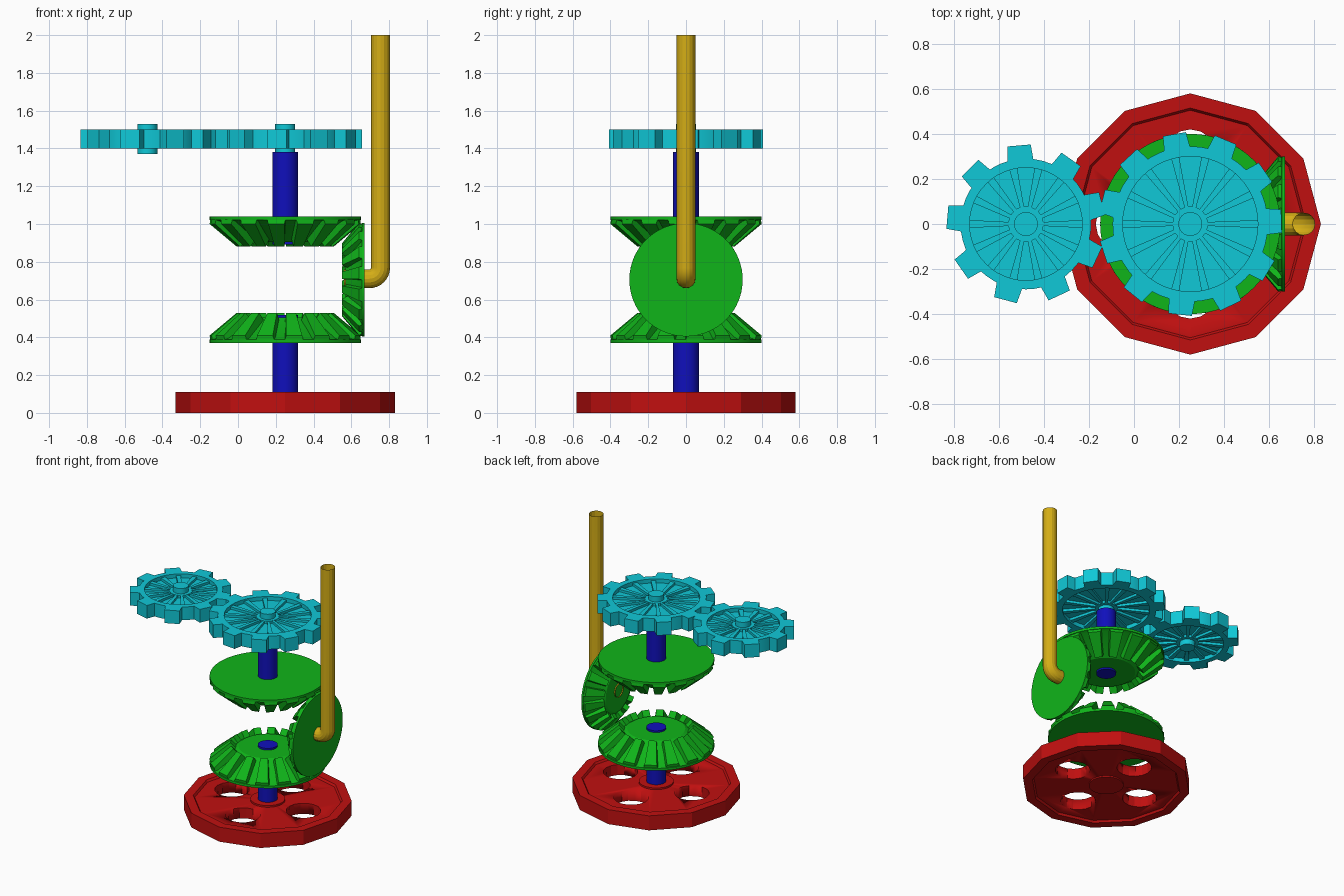
import bpy, bmesh
from math import cos, sin, pi, radians
from mathutils import Matrix, Vector

if "Cube" in bpy.data.objects:
    bpy.data.objects.remove(bpy.data.objects["Cube"])


def material(name, rgb):
    m = bpy.data.materials.new(name)
    m.use_nodes = True
    m.diffuse_color = (*rgb, 1)
    m.node_tree.nodes["Principled BSDF"].inputs["Base Color"].default_value = (*rgb, 1)
    return m


RED = material("red", (0.53, 0.005, 0.005))
GREEN = material("green", (0.005, 0.46, 0.01))
BLUE = material("blue", (0.005, 0.005, 0.5))
CYAN = material("cyan", (0.005, 0.58, 0.68))
YELLOW = material("yellow", (0.66, 0.42, 0.008))


def lathe(bm, profile, segments=48):
    """Revolve (radius, height) points around z."""
    rings = [[bm.verts.new((r * cos(2 * pi * i / segments), r * sin(2 * pi * i / segments), z))
              for i in range(segments)] for r, z in profile]
    for a, b in zip(rings, rings[1:]):
        for i in range(segments):
            j = (i + 1) % segments
            bm.faces.new((a[i], a[j], b[j], b[i]))


def disc(bm, radius, z0, z1, segments=48):
    lathe(bm, [(0, z0), (radius, z0), (radius, z1), (0, z1)], segments)


def radial_blocks(bm, count, points, phase=0.0):
    """Repeat a block around z; points are (radius, height, half width)."""
    for k in range(count):
        turn = Matrix.Rotation(phase + 2 * pi * k / count, 3, 'Z')
        left = [bm.verts.new(turn @ Vector((r, w, z))) for r, z, w in points]
        right = [bm.verts.new(turn @ Vector((r, -w, z))) for r, z, w in points]
        bm.faces.new(left)
        bm.faces.new(right[::-1])
        for i in range(len(points)):
            j = (i + 1) % len(points)
            bm.faces.new((left[j], left[i], right[i], right[j]))


def finish(bm, name, mat, matrix):
    bmesh.ops.remove_doubles(bm, verts=bm.verts, dist=1e-5)
    bmesh.ops.recalc_face_normals(bm, faces=bm.faces)
    mesh = bpy.data.meshes.new(name)
    bm.to_mesh(mesh)
    bm.free()
    mesh.materials.append(mat)
    obj = bpy.data.objects.new(name, mesh)
    obj.matrix_world = matrix
    bpy.context.collection.objects.link(obj)
    smooth(obj)
    return obj


def smooth(obj):
    bpy.ops.object.select_all(action='DESELECT')
    obj.select_set(True)
    bpy.context.view_layer.objects.active = obj
    bpy.ops.object.shade_smooth_by_angle(angle=radians(20))


AXIS_X = 0.25
MID_Z = 0.705


def at(x, z):
    return Matrix.Translation((x, 0, z))


# Twelve-sided base with a raised rim and four round openings
bm = bmesh.new()
lathe(bm, [(0, 0.015), (0.505, 0.015), (0.515, 0), (0.58, 0),
           (0.58, 0.11), (0.515, 0.11), (0.505, 0.095), (0, 0.095)], 12)
base = finish(bm, "base", RED, at(AXIS_X, 0))
bm = bmesh.new()
for k in range(4):
    start = len(bm.verts)
    disc(bm, 0.12, -0.1, 0.2, 16)
    bm.verts.ensure_lookup_table()
    offset = Matrix.Rotation(k * pi / 2, 3, 'Z') @ Vector((0.3, 0, 0))
    bmesh.ops.translate(bm, verts=bm.verts[start:], vec=offset)
cutter = finish(bm, "base_cutter", RED, at(AXIS_X, 0))
cutter.hide_render = True
cut = base.modifiers.new("openings", 'BOOLEAN')
cut.operation = 'DIFFERENCE'
cut.object = cutter
bpy.context.view_layer.update()
bpy.context.view_layer.objects.active = base
bpy.ops.object.modifier_apply(modifier=cut.name)
bpy.data.objects.remove(cutter)

bm = bmesh.new()
disc(bm, 0.12, 0.005, 0.108, 24)
finish(bm, "base_hub", RED, at(AXIS_X, 0))

# Lower and upper shafts
for name, z0, z1 in (("lower_shaft", 0.1, 0.518), ("upper_shaft", 0.892, 1.38)):
    bm = bmesh.new()
    disc(bm, 0.068, z0, z1, 32)
    finish(bm, name, BLUE, at(AXIS_X, 0))


# Bevel gears: a shallow cone with tapered teeth
def bevel_gear(name, matrix):
    bm = bmesh.new()
    lathe(bm, [(0, 0), (0.4, 0), (0.4, 0.018), (0.375, 0.025), (0.2, 0.135), (0, 0.135)], 64)
    radial_blocks(bm, 16, [(0.392, 0.005, 0.052), (0.398, 0.04, 0.043),
                           (0.255, 0.16, 0.026), (0.2, 0.1, 0.027)], -pi / 2 + 0.12)
    return finish(bm, name, GREEN, matrix)


bevel_gear("lower_bevel_gear", at(AXIS_X, 0.37))
bevel_gear("upper_bevel_gear", at(AXIS_X, 1.04) @ Matrix.Rotation(pi, 4, 'X'))
bevel_gear("side_bevel_gear",
           at(0.67, MID_Z) @ Matrix.Rotation(-pi / 2, 4, 'Y') @ Matrix.Scale(0.75, 4))


# Flat spur gears: recessed web, ribs, hub and square teeth
def spur_gear(name, x, count, inner, root, tip, phase):
    bm = bmesh.new()
    lathe(bm, [(0, 0.03), (inner, 0.03), (inner, 0), (root, 0),
               (root, 0.1), (inner, 0.1), (inner, 0.07), (0, 0.07)])
    radial_blocks(bm, count, [(root - 0.03, 0, 0.06), (tip, 0, 0.052),
                              (tip, 0.1, 0.052), (root - 0.03, 0.1, 0.06)], phase)
    radial_blocks(bm, 14, [(0.06, 0.012, 0.008), (inner + 0.01, 0.012, 0.018),
                           (inner + 0.01, 0.088, 0.018), (0.06, 0.088, 0.008)])
    disc(bm, 0.078, 0.01, 0.09)
    disc(bm, 0.053, -0.03, 0.13)
    return finish(bm, name, CYAN, at(x, 1.4))


spur_gear("large_spur_gear", AXIS_X, 11, 0.3, 0.345, 0.405, radians(100))
spur_gear("small_spur_gear", -0.48, 9, 0.25, 0.29, 0.35, radians(15))

# Crank handle: open pipe with a tight elbow
bend, pipe_x, pipe_z = 0.06, 0.755, 0.71
path = [(0.56, pipe_z)]
for k in range(9):
    a = k * pi / 16
    path.append((pipe_x - bend + bend * sin(a), pipe_z + bend - bend * cos(a)))
path.append((pipe_x, 2.0))
curve = bpy.data.curves.new("crank_handle", 'CURVE')
curve.dimensions = '3D'
curve.bevel_depth = 0.05
curve.bevel_resolution = 6
spline = curve.splines.new('POLY')
spline.points.add(len(path) - 1)
for point, (x, z) in zip(spline.points, path):
    point.co = (x, 0, z, 1)
curve.materials.append(YELLOW)
handle = bpy.data.objects.new("crank_handle", curve)
bpy.context.collection.objects.link(handle)
bpy.ops.object.select_all(action='DESELECT')
handle.select_set(True)
bpy.context.view_layer.objects.active = handle
bpy.ops.object.convert(target='MESH')
smooth(bpy.context.view_layer.objects.active)
